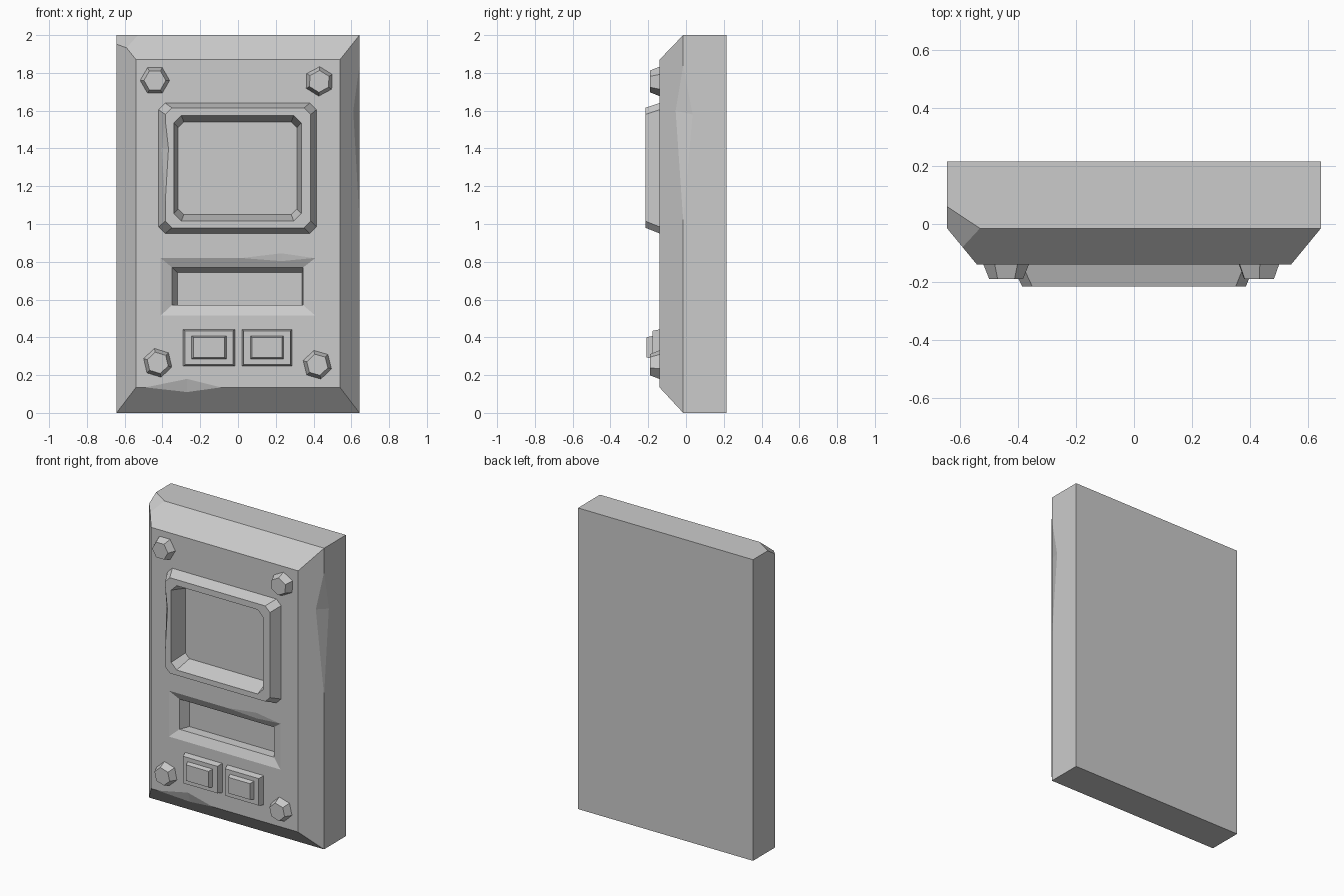
import bpy, bmesh, math
from mathutils import Vector

cube = bpy.data.objects.get("Cube")
if cube:
    bpy.data.objects.remove(cube, do_unlink=True)

grey = bpy.data.materials.new("plain grey")
grey.use_nodes = True
colour = (0.6, 0.6, 0.6, 1)
grey.diffuse_color = colour
grey.node_tree.nodes["Principled BSDF"].inputs["Base Color"].default_value = colour


def finish(bm, name):
    bmesh.ops.recalc_face_normals(bm, faces=bm.faces)
    mesh = bpy.data.meshes.new(name)
    bm.to_mesh(mesh)
    bm.free()
    mesh.materials.append(grey)
    obj = bpy.data.objects.new(name, mesh)
    bpy.context.collection.objects.link(obj)
    return obj


def rect(x0, x1, z0, z1, y, c=0):
    """Rectangle facing the front, with corners cut off by c."""
    if not c:
        return [(x0, y, z0), (x1, y, z0), (x1, y, z1), (x0, y, z1)]
    return [(x0 + c, y, z0), (x1 - c, y, z0), (x1, y, z0 + c), (x1, y, z1 - c),
            (x1 - c, y, z1), (x0 + c, y, z1), (x0, y, z1 - c), (x0, y, z0 + c)]


def hexagon(x, z, r, y, turn):
    angles = [math.radians(turn + 60 * i) for i in range(6)]
    return [(x + r * math.cos(a), y, z + r * math.sin(a)) for a in angles]


def loft(name, *rings):
    """Closed solid through a series of matching outlines."""
    bm = bmesh.new()
    loops = [[bm.verts.new(p) for p in ring] for ring in rings]
    for a, b in zip(loops, loops[1:]):
        for i in range(len(a)):
            j = (i + 1) % len(a)
            bm.faces.new((a[i], a[j], b[j], b[i]))
    bm.faces.new(loops[0])
    bm.faces.new(loops[-1])
    return finish(bm, name)


def chip(start, end, p, q, out):
    """Wedge that knocks a shallow notch out of an edge."""
    bm = bmesh.new()
    middle = (Vector(start) + Vector(end)) / 2 + Vector(out)
    for co in (start, end, p, q, middle):
        bm.verts.new(co)
    bmesh.ops.convex_hull(bm, input=bm.verts)
    return finish(bm, "chip_cutter")


def cut(obj, cutter):
    cutter.hide_render = True
    mod = obj.modifiers.new("cut", 'BOOLEAN')
    mod.operation = 'DIFFERENCE'
    mod.solver = 'EXACT'
    mod.object = cutter
    bpy.context.view_layer.objects.active = obj
    bpy.ops.object.modifier_apply(modifier=mod.name)


# Panel body with sloped front border
FRONT = -0.14
body = loft("panel_body",
            rect(-0.643, 0.643, 0, 2, 0.215),
            rect(-0.643, 0.643, 0, 2, -0.015),
            rect(-0.54, 0.54, 0.135, 1.87, FRONT))

# Broken upper corner
bm = bmesh.new()
bm.from_mesh(body.data)
a, b, c = Vector((-0.643, 0.06, 2)), Vector((-0.53, -0.015, 2)), Vector((-0.59, -0.076, 1.935))
normal = (b - a).cross(c - a)
if normal.z < 0:
    normal.negate()
cutting = bmesh.ops.bisect_plane(bm, geom=bm.verts[:] + bm.edges[:] + bm.faces[:],
                                 plane_co=a, plane_no=normal, clear_outer=True)
bmesh.ops.holes_fill(bm, edges=[e for e in bm.edges if e.is_boundary])
bmesh.ops.recalc_face_normals(bm, faces=bm.faces)
bm.to_mesh(body.data)
bm.free()

# Raised screen frame
frame = loft("screen_frame",
             rect(-0.42, 0.415, 0.95, 1.64, FRONT + 0.01, 0.035),
             rect(-0.42, 0.415, 0.95, 1.64, FRONT, 0.035),
             rect(-0.385, 0.385, 0.98, 1.615, -0.215, 0.035))

# Cutters: screen opening, slot and worn edges
screen = loft("screen_cutter",
              rect(-0.349, 0.344, 1.005, 1.587, -0.26, 0.04),
              rect(-0.34, 0.335, 1.015, 1.575, -0.215, 0.04),
              rect(-0.317, 0.312, 1.05, 1.54, -0.10, 0.03))
slot = loft("slot_cutter",
            rect(-0.44, 0.44, 0.49, 0.845, FRONT - 0.01),
            rect(-0.41, 0.41, 0.515, 0.82, FRONT),
            rect(-0.35, 0.345, 0.57, 0.77, -0.115),
            rect(-0.32, 0.34, 0.572, 0.742, -0.052))
side_chip = chip((0.643, -0.015, 1.84), (0.643, -0.015, 1.02),
                 (0.61, -0.055, 1.6), (0.643, 0.035, 1.58), (0.05, -0.03, 0))
low_chip = chip((-0.49, FRONT, 0.135), (-0.09, FRONT, 0.135),
                (-0.27, FRONT, 0.18), (-0.27, -0.117, 0.11), (0, -0.05, -0.03))
slot_chip = chip((0.02, FRONT, 0.82), (0.40, FRONT, 0.82),
                 (0.23, FRONT, 0.845), (0.23, -0.131, 0.8), (0, -0.05, -0.02))
frame_chip = chip((-0.385, -0.215, 1.55), (-0.385, -0.215, 1.12),
                  (-0.368, -0.215, 1.4), (-0.405, -0.172, 1.4), (-0.03, -0.03, 0))

for cutter in (screen, slot, side_chip, low_chip, slot_chip):
    cut(body, cutter)
for cutter in (screen, frame_chip):
    cut(frame, cutter)
for cutter in (screen, slot, side_chip, low_chip, slot_chip, frame_chip):
    bpy.data.objects.remove(cutter, do_unlink=True)

# Hexagonal corner bolts
bolts = {"upper_right": (-0.44, 1.76, 0), "upper_left": (0.43, 1.755, 28),
         "lower_right": (-0.425, 0.265, -17), "lower_left": (0.42, 0.255, -16)}
for place, (x, z, turn) in bolts.items():
    loft("bolt_" + place,
         hexagon(x, z, 0.078, FRONT + 0.01, turn),
         hexagon(x, z, 0.078, FRONT, turn),
         hexagon(x, z, 0.058, -0.19, turn))

# Two stepped push buttons
for side, x0, x1 in (("right", -0.29, -0.017), ("left", 0.02, 0.287)):
    loft("button_base_" + side,
         rect(x0, x1, 0.247, 0.442, FRONT + 0.01),
         rect(x0, x1, 0.247, 0.442, FRONT),
         rect(x0 + 0.01, x1 - 0.01, 0.255, 0.434, -0.178))
    loft("button_cap_" + side,
         rect(x0 + 0.045, x1 - 0.045, 0.286, 0.407, -0.17),
         rect(x0 + 0.045, x1 - 0.045, 0.286, 0.407, -0.178),
         rect(x0 + 0.054, x1 - 0.054, 0.294, 0.4, -0.208))
